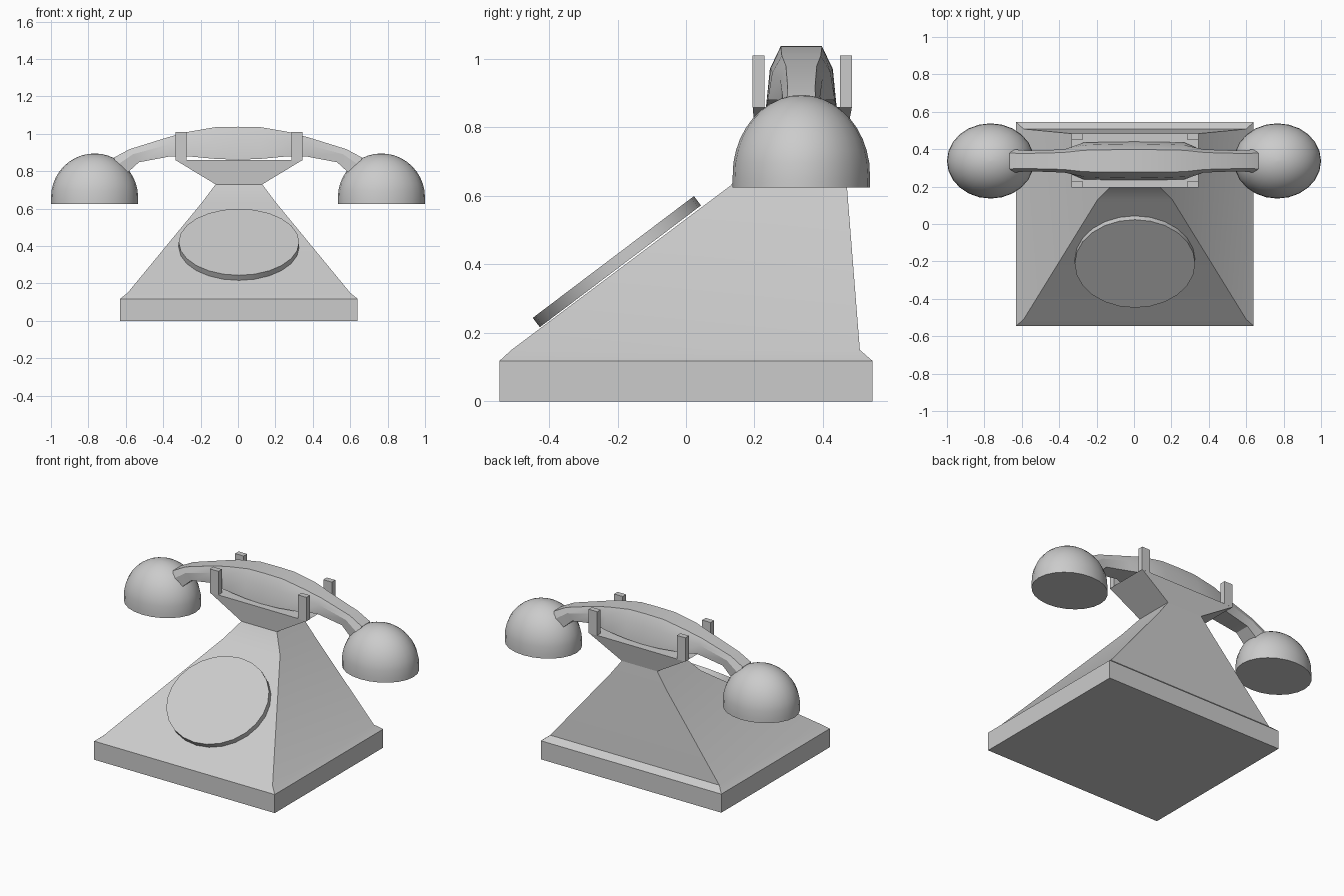
import bpy
import bmesh
import math
from mathutils import Matrix, Vector

if "Cube" in bpy.data.objects:
    bpy.data.objects.remove(bpy.data.objects["Cube"])

CX = 0.005   # centre line of body and cradle
HY = 0.337   # depth of the handset axis


def finish(name, bm, angle=None):
    bmesh.ops.recalc_face_normals(bm, faces=bm.faces)
    mesh = bpy.data.meshes.new(name)
    bm.to_mesh(mesh)
    bm.free()
    ob = bpy.data.objects.new(name, mesh)
    bpy.context.collection.objects.link(ob)
    if angle:
        bpy.ops.object.select_all(action='DESELECT')
        ob.select_set(True)
        bpy.context.view_layer.objects.active = ob
        bpy.ops.object.shade_smooth_by_angle(angle=math.radians(angle))
    return ob


def loft(name, rings, angle=None):
    """Skin a closed solid through rings with equal point counts."""
    bm = bmesh.new()
    loops = [[bm.verts.new(p) for p in ring] for ring in rings]
    for a, b in zip(loops, loops[1:]):
        for i in range(len(a)):
            j = (i + 1) % len(a)
            bm.faces.new((a[i], a[j], b[j], b[i]))
    bm.faces.new(loops[0])
    bm.faces.new(loops[-1])
    return finish(name, bm, angle)


def rect(hx, y0, y1, z):
    return [(CX - hx, y0, z), (CX + hx, y0, z), (CX + hx, y1, z), (CX - hx, y1, z)]


# Pyramid body with chamfered plinth
loft("body", [
    rect(0.635, -0.545, 0.545, 0.0),
    rect(0.635, -0.545, 0.545, 0.118),
    rect(0.595, -0.51, 0.508, 0.15),
    rect(0.20, 0.13, 0.47, 0.63),
    rect(0.125, 0.205, 0.46, 0.73),
], 42)

# Flared cradle
loft("cradle", [
    rect(0.125, 0.205, 0.46, 0.73),
    rect(0.34, 0.195, 0.485, 0.86),
])

# Four prongs
for sx, side in ((-1, "left"), (1, "right")):
    for y, end in ((0.2125, "front"), (0.4675, "back")):
        bm = bmesh.new()
        bmesh.ops.create_cube(bm, size=1.0, matrix=Matrix.Translation(
            (CX + sx * 0.31, y, 0.934)) @ Matrix.Diagonal((0.06, 0.035, 0.152, 1)))
        finish(f"prong_{side}_{end}", bm)

# Dial disc lying on the sloping front
bm = bmesh.new()
bmesh.ops.create_cone(
    bm, cap_ends=True, segments=24, radius1=1, radius2=1, depth=1,
    matrix=Matrix.Translation((CX, -0.202, 0.408))
    @ Matrix.Rotation(math.atan2(0.355, 0.47), 4, 'X')
    @ Matrix.Diagonal((0.322, 0.295, 0.034, 1)))
finish("dial", bm, 30)

# Ear and mouth pieces: short skirt under a dome
SEG, STEPS = 24, 10
profile = [(1.0, 0.625), (1.0, 0.65)]
for k in range(1, STEPS):
    t = math.pi / 2 * k / STEPS
    profile.append((math.cos(t), 0.66 + 0.235 * math.sin(t)))
profile.append((0.02, 0.895))
for sx, name in ((-1, "earpiece"), (1, "mouthpiece")):
    loft(name, [[(sx * 0.767 + 0.233 * r * math.cos(2 * math.pi * i / SEG),
                  HY + 0.201 * r * math.sin(2 * math.pi * i / SEG), z)
                 for i in range(SEG)] for r, z in profile], 40)

# Handset grip: top x, top z, bottom x, bottom z, half widths top / middle / bottom
half = [
    (0.12, 1.036, 0.12, 0.866, 0.060, 0.090, 0.102),
    (0.27, 1.010, 0.27, 0.880, 0.057, 0.085, 0.098),
    (0.38, 0.980, 0.36, 0.880, 0.045, 0.062, 0.060),
    (0.58, 0.918, 0.53, 0.848, 0.040, 0.055, 0.050),
    (0.665, 0.872, 0.61, 0.775, 0.042, 0.062, 0.055),
]


def section(s, sx):
    tx, tz, bx, bz, wt, wm, wb = s
    mx, mz = tx + (bx - tx) * 0.38, tz + (bz - tz) * 0.38
    right = [(tx, wt, tz), (mx, wm, mz), (bx, wb, bz)]
    pts = right + [(x, -w, z) for x, w, z in reversed(right)]
    return [(sx * x, HY + w, z) for x, w, z in pts]


middle = (0.0, 1.038, 0.0, 0.862, 0.060, 0.092, 0.103)
loft("handset_grip", [section(s, -1) for s in reversed(half)]
     + [section(middle, 1)] + [section(s, 1) for s in half], 24)
